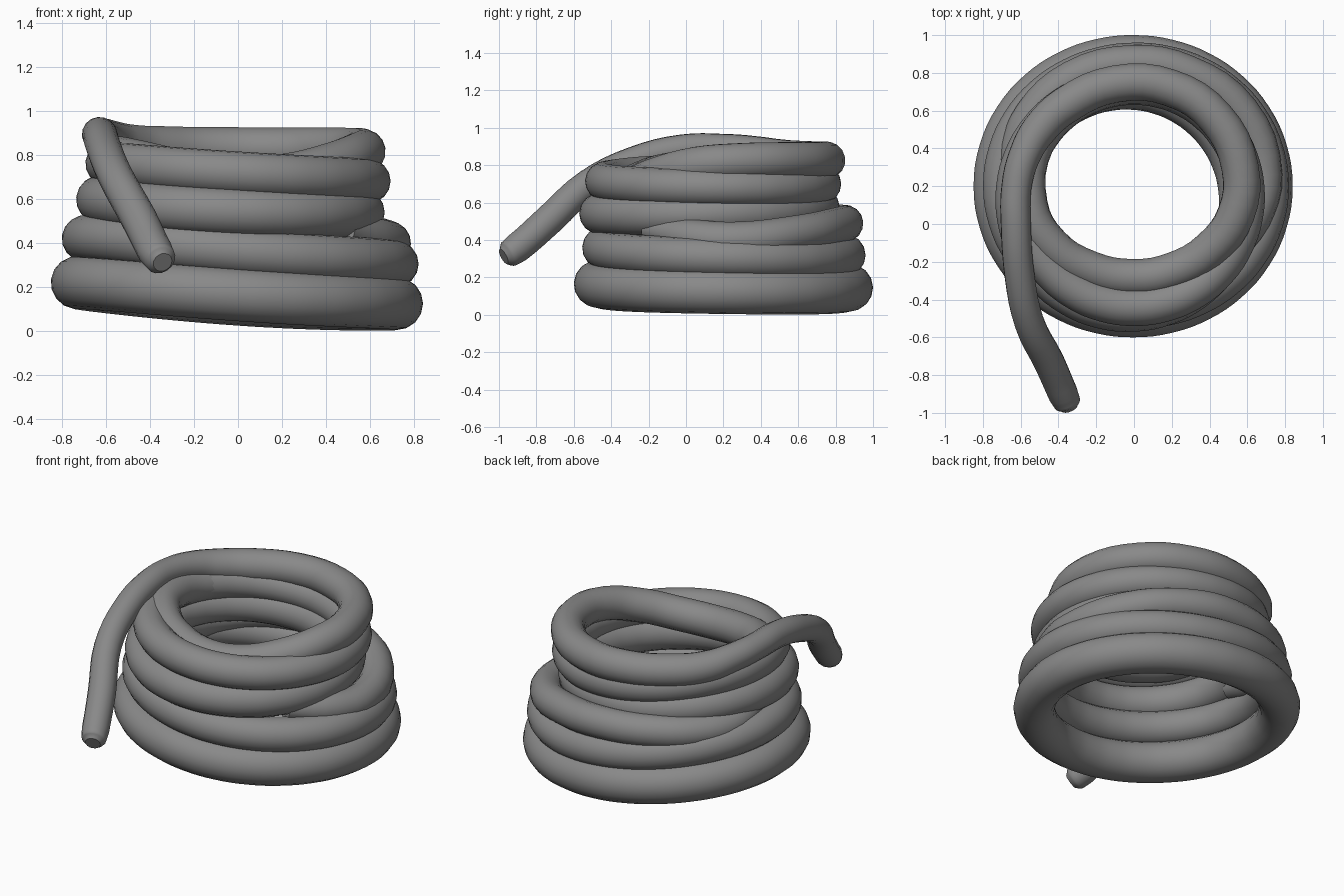
import bpy
from math import sin, cos, radians
from mathutils import Vector

if "Cube" in bpy.data.objects:
    bpy.data.objects.remove(bpy.data.objects["Cube"])

CY = 0.2  # coil axis in y

# Dark grey rope
mat = bpy.data.materials.new("rope_grey")
mat.diffuse_color = (0.25, 0.25, 0.25, 1)
mat.use_nodes = True
mat.node_tree.nodes["Principled BSDF"].inputs["Base Color"].default_value = mat.diffuse_color


def tube(name, pts, radius, cyclic=False, scale=None):
    """Round rope swept along points, converted to a smooth mesh."""
    cu = bpy.data.curves.new(name, 'CURVE')
    cu.dimensions = '3D'
    cu.bevel_depth = radius
    cu.bevel_resolution = 6
    cu.use_fill_caps = not cyclic
    cu.materials.append(mat)
    sp = cu.splines.new('BEZIER')
    sp.bezier_points.add(len(pts) - 1)
    sp.use_cyclic_u = cyclic
    sp.resolution_u = 4
    for i, (bp, p) in enumerate(zip(sp.bezier_points, pts)):
        bp.co = Vector(p)
        bp.handle_left_type = bp.handle_right_type = 'AUTO'
        bp.radius = scale[i] if scale else 1
    ob = bpy.data.objects.new(name, cu)
    bpy.context.collection.objects.link(ob)
    bpy.ops.object.select_all(action='DESELECT')
    ob.select_set(True)
    bpy.context.view_layer.objects.active = ob
    bpy.ops.object.convert(target='MESH')
    bpy.ops.object.shade_smooth_by_angle(angle=radians(50))


def around(v, t):
    """Smooth value at angle t from values at right, back, left, front."""
    r, b, l, f = v
    return ((r + b + l + f) / 4 + (r - l) / 2 * cos(t) + (b - f) / 2 * sin(t)
            + (r - b + l - f) / 4 * cos(2 * t))


def polar(deg, r, z):
    t = radians(deg)
    return (r * cos(t), CY + r * sin(t), z)


# Stacked rope loops: tube radius, outer radius and height at right/back/left/front
loops = [
    ("bottom_coil", 0.12, (0.84, 0.80, 0.85, 0.80), (0.125, 0.145, 0.22, 0.165)),
    ("second_coil", 0.105, (0.82, 0.76, 0.80, 0.755), (0.305, 0.32, 0.42, 0.36)),
    ("third_coil", 0.108, (0.66, 0.62, 0.73, 0.77), (0.54, 0.57, 0.60, 0.54)),
    ("fourth_coil", 0.10, (0.69, 0.63, 0.69, 0.74), (0.68, 0.70, 0.76, 0.715)),
]
for name, tr, outer, z in loops:
    pts = []
    for k in range(24):
        a = k * 15
        t = radians(a)
        pts.append(polar(a, around(outer, t) - tr, around(z, t)))
    tube(name, pts, tr, cyclic=True)

# Half loop that swells out between the second and third coils
tube("crossing_coil",
     [polar(*p) for p in ((-40, 0.62, 0.46), (-15, 0.65, 0.415), (5, 0.69, 0.40),
                          (35, 0.69, 0.435), (65, 0.66, 0.475), (90, 0.65, 0.49),
                          (120, 0.655, 0.49), (145, 0.655, 0.48), (162, 0.64, 0.48),
                          (185, 0.62, 0.54))],
     0.098, scale=[0.7] + [1] * 8 + [0.7])

# Top loop: rises out of the fourth coil, runs once around, then hangs over the front left
top = [polar(*p) for p in ((125, 0.555, 0.72), (155, 0.565, 0.75), (190, 0.565, 0.785),
                           (215, 0.54, 0.765), (242, 0.50, 0.72), (270, 0.485, 0.695),
                           (295, 0.495, 0.705), (320, 0.525, 0.75), (345, 0.56, 0.80),
                           (370, 0.57, 0.82), (400, 0.565, 0.825), (430, 0.555, 0.825),
                           (460, 0.55, 0.828), (490, 0.56, 0.832))]
tail = [(-0.50, 0.50, 0.845), (-0.58, 0.36, 0.872), (-0.622, 0.20, 0.888),
        (-0.625, -0.02, 0.885), (-0.605, -0.28, 0.82), (-0.555, -0.52, 0.70),
        (-0.45, -0.73, 0.51), (-0.375, -0.90, 0.36), (-0.352, -0.95, 0.325),
        (-0.342, -0.975, 0.312)]
tube("top_coil_and_loose_end", top + tail, 0.10,
     scale=[0.7, 0.95] + [1] * 12 + [0.95, 0.85, 0.8, 0.8, 0.8, 0.8, 0.82, 0.8, 0.72, 0.45])
